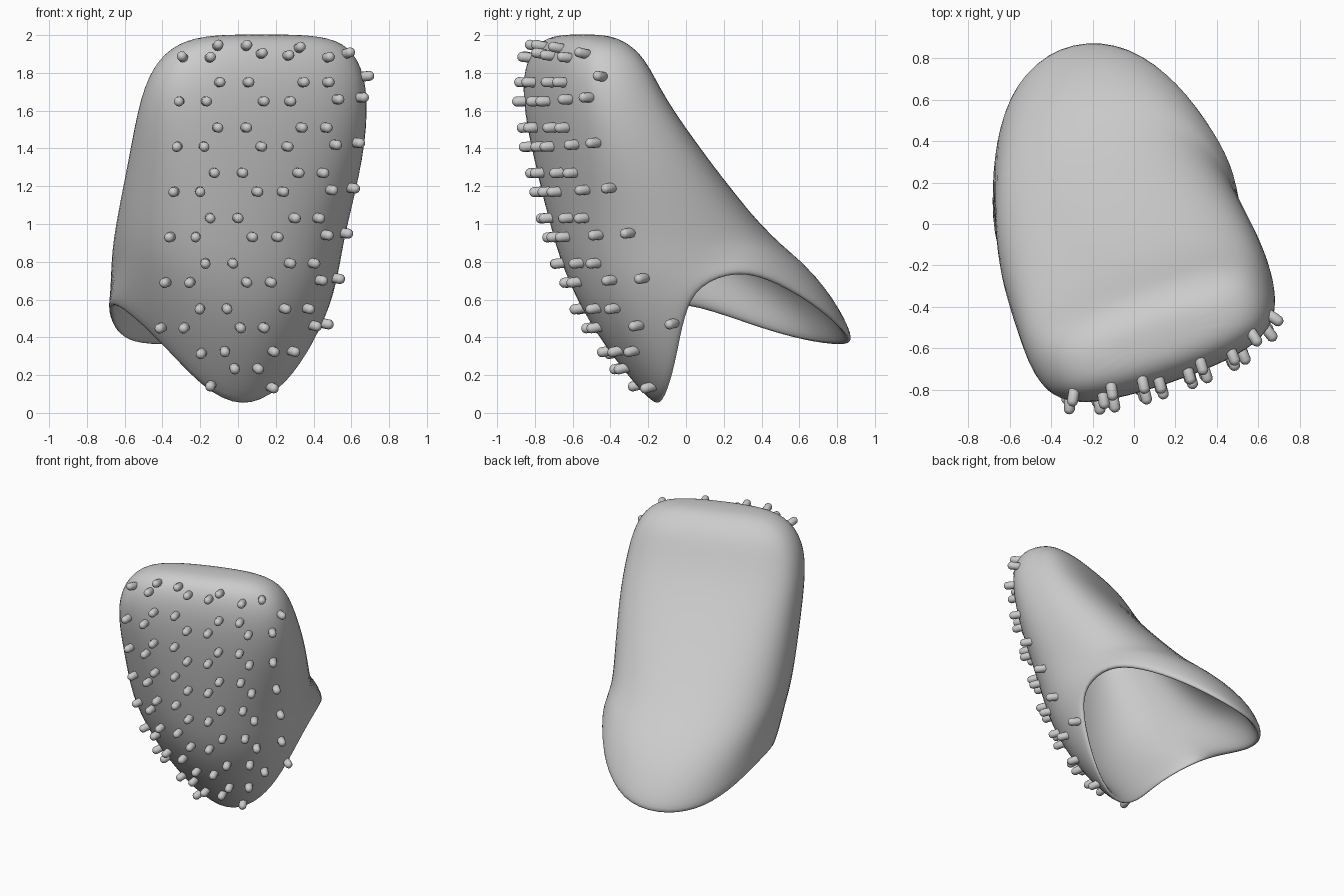
import bpy, bmesh, math
from mathutils import Vector
from mathutils.bvhtree import BVHTree

if "Cube" in bpy.data.objects:
    bpy.data.objects.remove(bpy.data.objects["Cube"])

N = 16
TH = math.radians(19)
U = Vector((math.cos(TH), math.sin(TH), 0))
V = Vector((-math.sin(TH), math.cos(TH), 0))


def ring(z, cu, cv, a, b, n):
    """Superellipse section in the turned frame, starting at the front."""
    pts = []
    for k in range(N):
        t = -math.pi / 2 + 2 * math.pi * k / N
        c, s = math.cos(t), math.sin(t)
        pu = cu + a * 1.02 * math.copysign(abs(c) ** (2 / n), c)
        pv = cv + b * 1.02 * math.copysign(abs(s) ** (2 / n), s)
        pts.append(U * pu + V * pv + Vector((0, 0, z)))
    return pts


# Open lower rim: front tongue, right arch, back lobe, left arch
rim = [Vector(p) for p in [
    (.03, -.16, -.01), (.23, -.10, .09), (.37, -.05, .28), (.47, -.01, .5),
    (.52, .06, .67), (.49, .28, .76), (.37, .50, .70), (.18, .75, .55),
    (-.08, .91, .40), (-.37, .89, .36), (-.58, .71, .37), (-.67, .45, .43),
    (-.70, .15, .54), (-.69, -.12, .60), (-.46, -.27, .40), (-.20, -.21, .10)]]
upper = [ring(.95, -.09, -.12, .61, .55, 2.3),
         ring(1.35, -.07, -.345, .63, .405, 2.6),
         ring(1.68, -.08, -.50, .62, .29, 2.9),
         ring(1.88, -.07, -.535, .55, .235, 2.9),
         ring(1.98, -.06, -.56, .42, .15, 2.7),
         ring(2.005, -.06, -.56, .22, .06, 2.3)]
# Bulging rings between the rim and the first full section
lower = []
for f in (.33, .67):
    r = []
    for k in range(N):
        c = math.cos(2 * math.pi * k / N)
        push = -V * c * (.09 if c > 0 else .085)
        r.append(rim[k].lerp(upper[0][k], f) + push)
    lower.append(r)
rings = [rim] + lower + upper

# Hollow shell
bm = bmesh.new()
vs = [[bm.verts.new(p) for p in r] for r in rings]
for a, b in zip(vs, vs[1:]):
    for k in range(N):
        j = (k + 1) % N
        bm.faces.new((a[k], a[j], b[j], b[k]))
bm.faces.new(vs[-1])
for f in bm.faces:
    f.smooth = True
me = bpy.data.meshes.new("shell")
bm.to_mesh(me)
bm.free()
shell = bpy.data.objects.new("shell", me)
bpy.context.collection.objects.link(shell)
sol = shell.modifiers.new("wall", 'SOLIDIFY')
sol.thickness = .05
sol.offset = -1
sub = shell.modifiers.new("smooth", 'SUBSURF')
sub.levels = sub.render_levels = 2

# Stud layout on the front face: ten drifting, staggered columns (x, z)
top_x = [-.31, -.17, -.1, .05, .13, .27, .34, .47, .52, .64]
low_x = [-.40, -.28, -.2, -.06, .01, .13, .24, .36, .39, .46]
step = [0, 0, .1, .1, 0, 0, .1, .1, .01, .02]
spots = []
for i in range(6):
    s = (i / 5) ** 1.4
    for a, b, dz in zip(top_x, low_x, step):
        spots.append((a + (b - a) * s, 1.65 - .239 * i + dz))
# extra studs along the top and on the tongue
spots += [(-.29, 1.88), (-.15, 1.88), (-.11, 1.94), (.04, 1.94), (.12, 1.9),
          (.26, 1.89), (.32, 1.93), (.47, 1.88), (.57, 1.9), (.66, 1.78),
          (-.19, .32), (-.07, .33), (-.02, .24), (.1, .24), (.18, .33),
          (.28, .33), (-.14, .15), (-.06, .05), (.06, .05), (.17, .14)]

# Round-ended studs set into the surface
tree = BVHTree.FromObject(shell, bpy.context.evaluated_depsgraph_get())
bm = bmesh.new()
for x, z in spots:
    hit = None
    while hit is None and x > -1:
        hit, n, _, _ = tree.ray_cast(Vector((x, -3, z)), Vector((0, 1, 0)))
        x -= .015
    if hit is None:
        continue
    d = Vector((n.x + .1, n.y - .6, n.z * .5)).normalized()
    rot = d.to_track_quat('Z', 'Y')
    new = bmesh.ops.create_uvsphere(bm, u_segments=12, v_segments=7, radius=.027)
    for v in new["verts"]:
        p = v.co + Vector((0, 0, math.copysign(.024, v.co.z)))
        v.co = rot @ p + hit + d * .018
for f in bm.faces:
    f.smooth = True
me = bpy.data.meshes.new("studs")
bm.to_mesh(me)
bm.free()
bpy.context.collection.objects.link(bpy.data.objects.new("studs", me))
